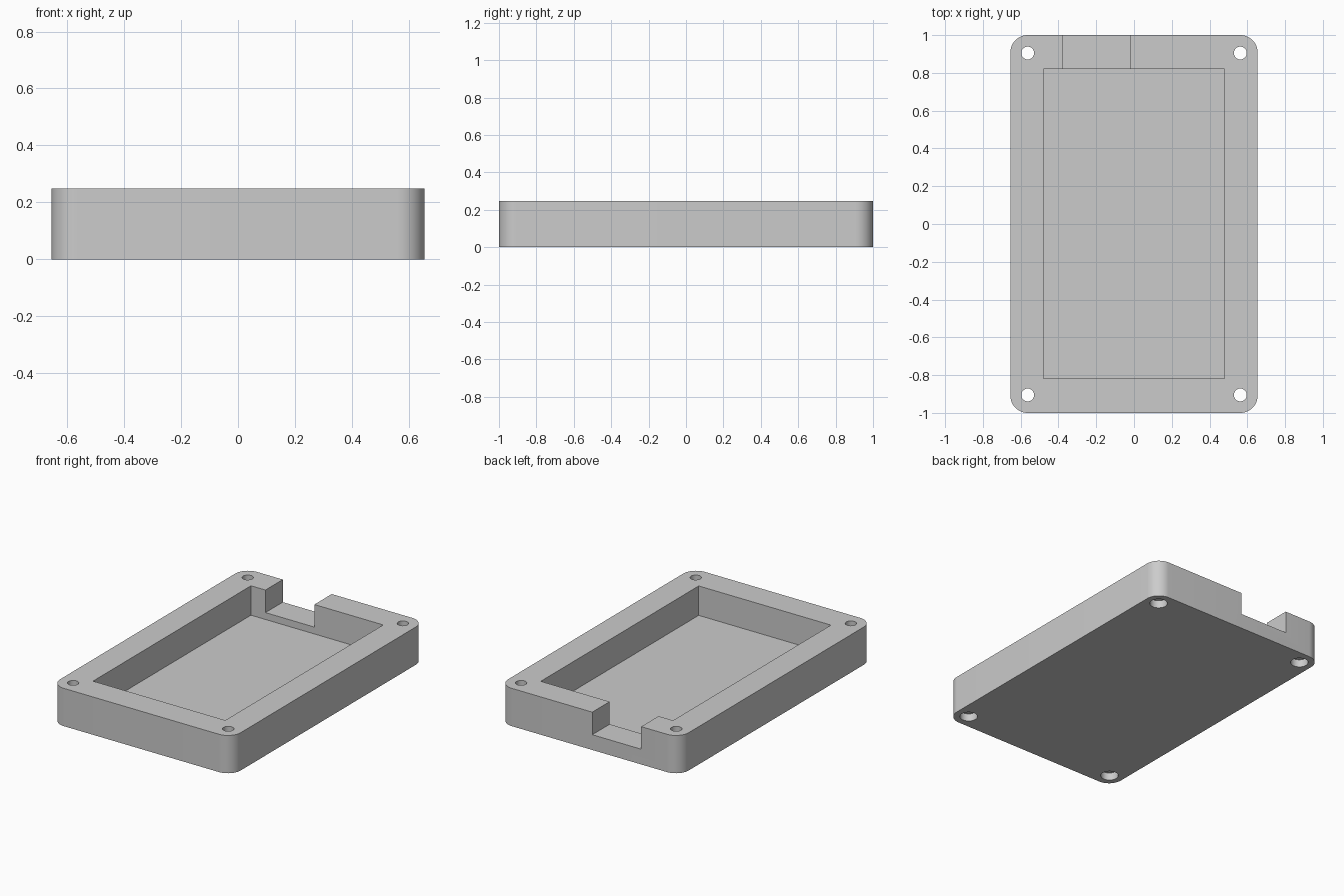
import bpy, bmesh
from mathutils import Matrix, Vector

cube = bpy.data.objects.get("Cube")
if cube:
    bpy.data.objects.remove(cube, do_unlink=True)

HALF_X, HALF_Y, HEIGHT = 0.655, 1.0, 0.248
CORNER = 0.093
FLOOR, NOTCH_FLOOR = 0.055, 0.10
TOP = HEIGHT + 0.1  # cutters overshoot the rim

grey = bpy.data.materials.new("grey plastic")
grey.use_nodes = True
colour = (0.6, 0.6, 0.6, 1)
grey.diffuse_color = colour
grey.node_tree.nodes["Principled BSDF"].inputs["Base Color"].default_value = colour


def add_object(name, bm):
    mesh = bpy.data.meshes.new(name)
    bm.to_mesh(mesh)
    bm.free()
    mesh.materials.append(grey)
    obj = bpy.data.objects.new(name, mesh)
    bpy.context.collection.objects.link(obj)
    return obj


def box(name, low, high, corner=0):
    """Box between two points, with optional rounded upright edges."""
    low, high = Vector(low), Vector(high)
    bm = bmesh.new()
    bmesh.ops.create_cube(bm, size=1)
    bmesh.ops.scale(bm, vec=high - low, verts=bm.verts)
    bmesh.ops.translate(bm, vec=(low + high) / 2, verts=bm.verts)
    if corner:
        upright = [e for e in bm.edges
                   if abs(e.verts[0].co.z - e.verts[1].co.z) > 0.01]
        bmesh.ops.bevel(bm, geom=upright, offset=corner, segments=12,
                        profile=0.5, affect='EDGES')
    return add_object(name, bm)


def cylinder(name, x, y, radius, bottom, top):
    bm = bmesh.new()
    bmesh.ops.create_cone(bm, cap_ends=True, segments=32, radius1=radius,
                          radius2=radius, depth=top - bottom,
                          matrix=Matrix.Translation((x, y, (bottom + top) / 2)))
    return add_object(name, bm)


def cut(target, cutter):
    """Subtract the cutter for good, then discard it."""
    mod = target.modifiers.new("cut", 'BOOLEAN')
    mod.operation = 'DIFFERENCE'
    mod.solver = 'EXACT'
    mod.object = cutter
    bpy.context.view_layer.objects.active = target
    bpy.ops.object.modifier_apply(modifier=mod.name)
    bpy.data.objects.remove(cutter, do_unlink=True)


# Tray body with rounded corners
tray = box("enclosure_tray", (-HALF_X, -HALF_Y, 0), (HALF_X, HALF_Y, HEIGHT), CORNER)

# Inner pocket and the cable notch through the back wall
cut(tray, box("pocket_cutter", (-0.48, -0.817, FLOOR), (0.48, 0.82, TOP)))
cut(tray, box("notch_cutter", (-0.375, 0.7, NOTCH_FLOOR), (-0.02, 1.1, TOP)))

# Screw holes, with a wider recess for the screw heads underneath
for sx in (-1, 1):
    for sy in (-1, 1):
        x, y = sx * 0.563, sy * 0.905
        cut(tray, cylinder("hole_cutter", x, y, 0.034, -0.1, TOP))
        cut(tray, cylinder("recess_cutter", x, y, 0.054, -0.1, 0.05))

# Smooth the curved walls, keep the edges sharp
bpy.ops.object.select_all(action='DESELECT')
tray.select_set(True)
bpy.context.view_layer.objects.active = tray
bpy.ops.object.shade_smooth_by_angle()
